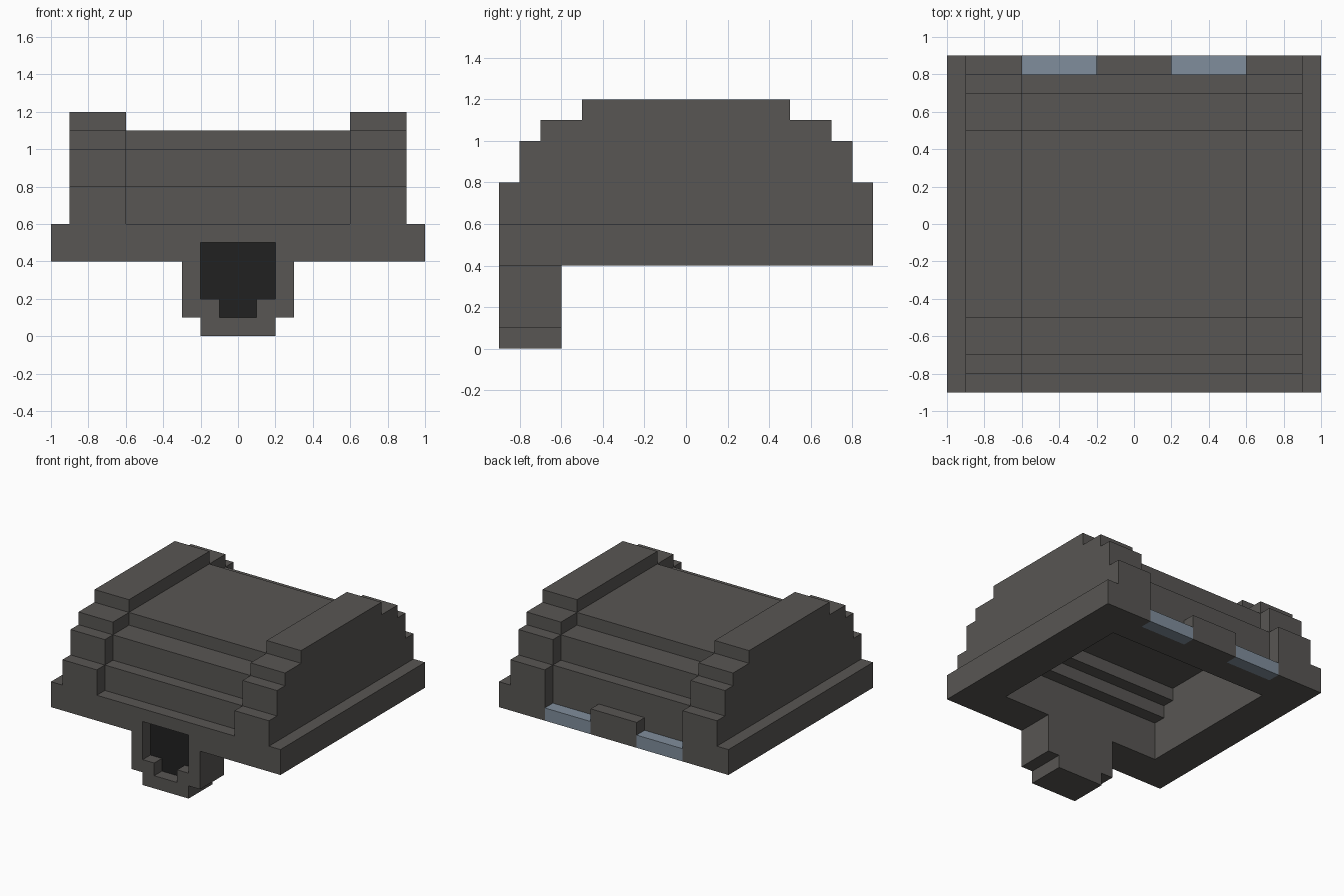
import bpy
import bmesh

if "Cube" in bpy.data.objects:
    bpy.data.objects.remove(bpy.data.objects["Cube"])


def material(name, rgb):
    m = bpy.data.materials.new(name)
    m.diffuse_color = (*rgb, 1)
    m.use_nodes = True
    m.node_tree.nodes["Principled BSDF"].inputs["Base Color"].default_value = m.diffuse_color
    return m


GREY = material("warm dark grey", (0.098, 0.093, 0.087))
BLACK = material("near black", (0.0155, 0.0155, 0.0155))
BLUE = material("slate blue", (0.216, 0.270, 0.332))


def extrude(name, outline, axis, start, end, mat=GREY):
    """Extrude a 2D outline: axis 'x' takes (y, z) points, axis 'y' takes (x, z)."""
    def place(p, d):
        return (d, p[0], p[1]) if axis == 'x' else (p[0], d, p[1])
    bm = bmesh.new()
    face = bm.faces.new([bm.verts.new(place(p, start)) for p in outline])
    ext = bmesh.ops.extrude_face_region(bm, geom=[face])
    shift = (end - start, 0, 0) if axis == 'x' else (0, end - start, 0)
    bmesh.ops.translate(bm, vec=shift,
                        verts=[v for v in ext["geom"] if isinstance(v, bmesh.types.BMVert)])
    bmesh.ops.recalc_face_normals(bm, faces=bm.faces)
    me = bpy.data.meshes.new(name)
    bm.to_mesh(me)
    bm.free()
    me.materials.append(mat)
    ob = bpy.data.objects.new(name, me)
    bpy.context.collection.objects.link(ob)
    return ob


def mirrored(half):
    """Complete a left-half outline with its mirror image."""
    return half + [(-a, b) for a, b in reversed(half)]


def box(x0, x1, z0, z1):
    return [(x0, z0), (x1, z0), (x1, z1), (x0, z1)]


# stepped half profiles, front to middle
tower = [(-.9, .4), (-.9, .8), (-.8, .8), (-.8, 1), (-.7, 1), (-.7, 1.1), (-.5, 1.1), (-.5, 1.2)]
middle = [(-.8, .4), (-.8, .8), (-.7, .8), (-.7, 1), (-.5, 1), (-.5, 1.1)]
hollow = [(-.6, .4), (-.6, .7), (-.5, .7), (-.5, .8), (-.4, .8), (-.4, .9)]


def arch(half):
    return mirrored(half) + mirrored(hollow)[::-1]


# hollow centre of the shell
extrude("centre_shell", arch(middle), 'x', -.6, .6)

# raised sides and lower sills, left and right
for side, s in (("left", -1), ("right", 1)):
    extrude(side + "_tower_inner", arch(tower), 'x', .6 * s, .7 * s)
    extrude(side + "_tower", mirrored(tower), 'x', .7 * s, .9 * s)
    extrude(side + "_sill", box(-.9, .9, .4, .6), 'x', .9 * s, s)
    # blue rear lamp
    extrude(side + "_rear_lamp", box(.2 * s, .6 * s, .4, .5), 'y', .8, .9, BLUE)

# rear block between the lamps
extrude("rear_block", box(-.2, .2, .4, .6), 'y', .8, .9)

# front band above the opening
extrude("front_band", mirrored([(-.6, .6), (-.6, .4), (-.2, .4), (-.2, .5)]), 'y', -.9, -.8)

# hanging front spout: rim, solid back and dark opening
spout = mirrored([(-.3, .4), (-.3, .1), (-.2, .1), (-.2, 0)])
opening = [(-.2, .4), (-.2, .2), (-.1, .2), (-.1, .1)]
extrude("spout_rim", spout + mirrored(opening)[::-1], 'y', -.9, -.8)
extrude("spout_back", spout, 'y', -.8, -.6)
extrude("spout_opening", mirrored([(-.2, .5)] + opening[1:]), 'y', -.805, -.8, BLACK)
